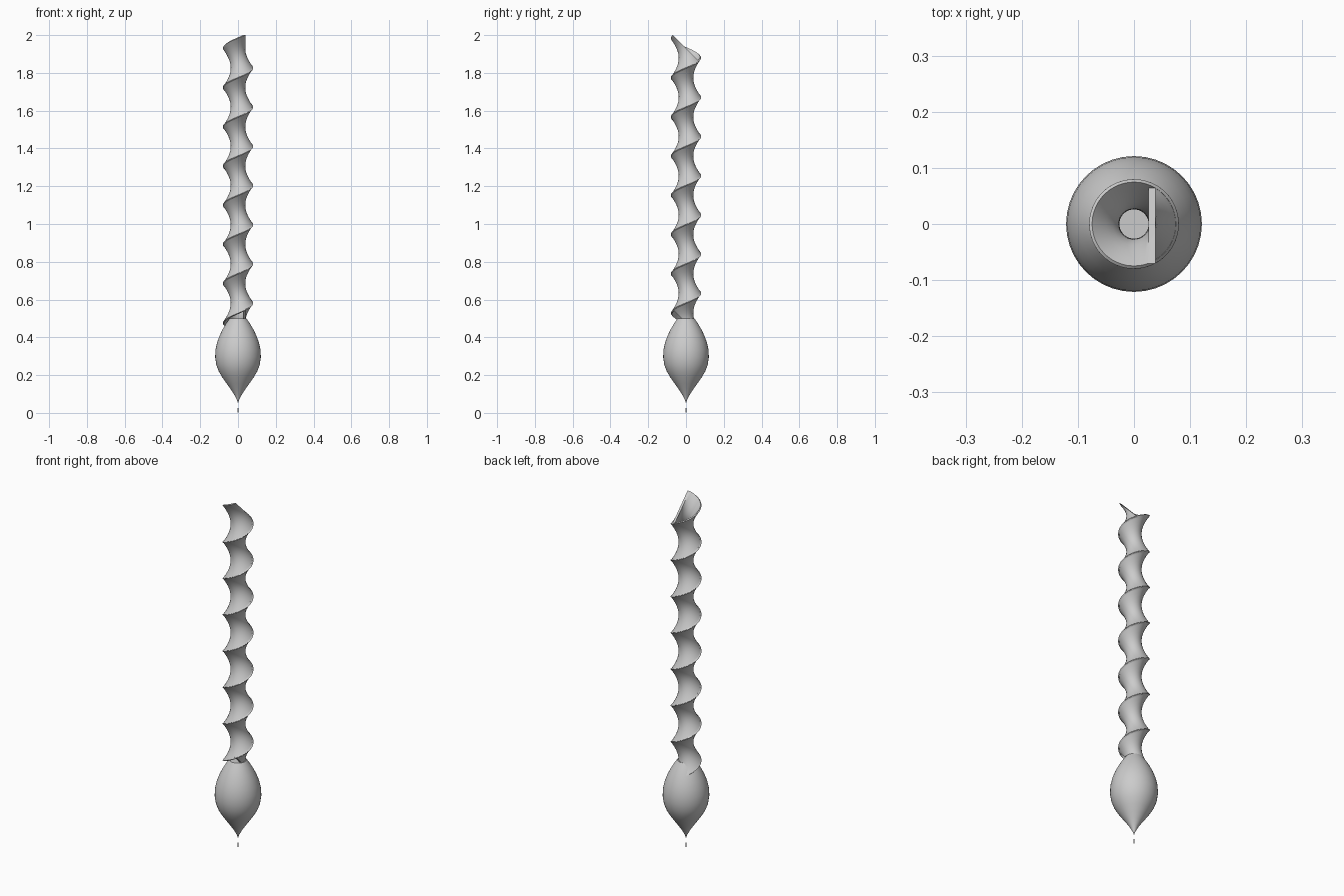
import bpy, bmesh
from math import cos, sin, pi, tau

cube = bpy.data.objects.get("Cube")
if cube:
    bpy.data.objects.remove(cube, do_unlink=True)

grey = bpy.data.materials.new("plain_grey")
grey.use_nodes = True
COLOR = (0.6, 0.6, 0.6, 1)
grey.diffuse_color = COLOR
grey.node_tree.nodes["Principled BSDF"].inputs["Base Color"].default_value = COLOR


def finish(name, bm, angle=0.7):
    """Turn a bmesh into a smooth-shaded object."""
    bmesh.ops.recalc_face_normals(bm, faces=bm.faces)
    mesh = bpy.data.meshes.new(name)
    bm.to_mesh(mesh)
    bm.free()
    mesh.materials.append(grey)
    obj = bpy.data.objects.new(name, mesh)
    bpy.context.collection.objects.link(obj)
    bpy.ops.object.select_all(action="DESELECT")
    obj.select_set(True)
    bpy.context.view_layer.objects.active = obj
    bpy.ops.object.shade_smooth_by_angle(angle=angle)
    return obj


def skin(bm, rings):
    """Bridge successive closed rings and cap both ends."""
    n = len(rings[0])
    for a, b in zip(rings, rings[1:]):
        for i in range(n):
            j = (i + 1) % n
            bm.faces.new((a[i], a[j], b[j], b[i]))
    bm.faces.new(rings[0])
    bm.faces.new(rings[-1])


def lathe(name, profile, sides):
    bm = bmesh.new()
    rings = [[bm.verts.new((r * cos(tau * i / sides), r * sin(tau * i / sides), z))
              for i in range(sides)] for r, z in profile]
    skin(bm, rings)
    return finish(name, bm)


# Twisted hollow shaft: a slanted strip, off the axis, swept up a helix
TURNS, STEPS, PITCH = 7, 48, 0.2075
INNER, OUTER, HALF, CUTS = 0.026, 0.0385, 0.07, 10
MID_Z = 0.4775
across = [HALF * (2 * k / CUTS - 1) for k in range(CUTS + 1)]
strip = [(OUTER, y) for y in across] + [(INNER, y) for y in reversed(across)]
bm = bmesh.new()
rings = []
for s in range(TURNS * STEPS + 1):
    a = tau * s / STEPS
    lift = MID_Z + PITCH * s / STEPS
    rings.append([bm.verts.new((x * cos(a) - y * sin(a), x * sin(a) + y * cos(a), lift - y))
                  for x, y in strip])
skin(bm, rings)
finish("spiral_shaft", bm)

# Teardrop bulb with a flat top
lathe("bulb", [(0.001, 0.055), (0.006, 0.07), (0.022, 0.1), (0.04, 0.127), (0.06, 0.155),
               (0.083, 0.188), (0.102, 0.22), (0.115, 0.255), (0.121, 0.295), (0.119, 0.335),
               (0.111, 0.372), (0.098, 0.408), (0.081, 0.443), (0.062, 0.475), (0.045, 0.5)], 40)

# Fine point below the bulb
lathe("needle_tip", [(0.001, 0), (0.003, 0.008), (0.003, 0.018), (0.0008, 0.03),
                     (0.0006, 0.06)], 12)
